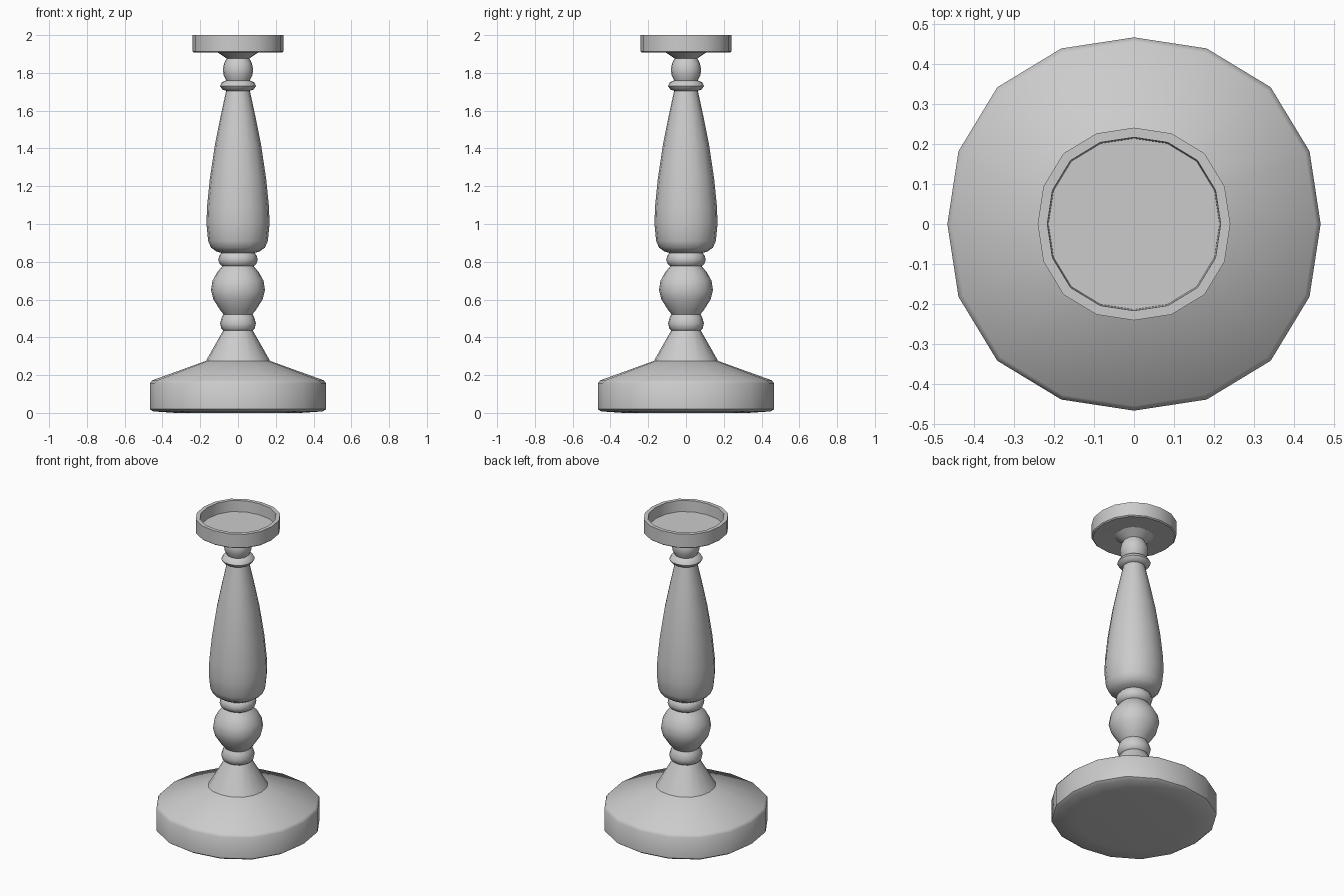
import bpy, bmesh, math

SIDES = 16


def lathe(name, profile):
    """Spin (radius, z) points around z; radius 0 closes to a pole."""
    bm = bmesh.new()
    rings = []
    for r, z in profile:
        if r == 0:
            rings.append([bm.verts.new((0, 0, z))] * SIDES)
            continue
        ring = []
        for i in range(SIDES):
            a = 2 * math.pi * i / SIDES
            k = r * (1 + 0.036 * math.sin(2 * a) ** 2)  # slightly squarish round
            ring.append(bm.verts.new((k * math.cos(a), k * math.sin(a), z)))
        rings.append(ring)
    for lo, hi in zip(rings, rings[1:]):
        for i in range(SIDES):
            j = (i + 1) % SIDES
            quad = [lo[i], lo[j], hi[j], hi[i]]
            bm.faces.new(list(dict.fromkeys(quad)))
    mesh = bpy.data.meshes.new(name)
    bm.to_mesh(mesh)
    bm.free()
    obj = bpy.data.objects.new(name, mesh)
    bpy.context.collection.objects.link(obj)
    bpy.ops.object.select_all(action='DESELECT')
    obj.select_set(True)
    bpy.context.view_layer.objects.active = obj
    bpy.ops.object.shade_smooth_by_angle(angle=math.radians(40))
    return obj


# Wide foot with a cone rising to the stem
lathe("base", [(0, 0), (0.33, 0), (0.45, 0.008), (0.467, 0.02), (0.467, 0.155),
               (0.455, 0.172), (0.17, 0.275), (0.078, 0.437)])

# Lower ring, bulb and middle ring
lathe("lower_stem", [(0.078, 0.437), (0.088, 0.445), (0.095, 0.475), (0.086, 0.505),
                     (0.077, 0.522), (0.095, 0.545), (0.13, 0.6), (0.143, 0.65),
                     (0.135, 0.7), (0.11, 0.745), (0.083, 0.777), (0.095, 0.785),
                     (0.105, 0.81), (0.098, 0.835), (0.088, 0.847)])

# Long tapering vase
lathe("vase_stem", [(0.088, 0.847), (0.115, 0.855), (0.143, 0.875), (0.158, 0.91),
                    (0.167, 1.0), (0.164, 1.09), (0.149, 1.24), (0.122, 1.42),
                    (0.09, 1.58), (0.063, 1.705)])

# Upper ring, small bead and flared neck
lathe("upper_stem", [(0.063, 1.705), (0.083, 1.712), (0.095, 1.73), (0.085, 1.75),
                     (0.063, 1.76), (0.077, 1.79), (0.08, 1.82), (0.074, 1.85),
                     (0.06, 1.876), (0.11, 1.91)])

# Candle cup, hollow on top
lathe("candle_cup", [(0.11, 1.91), (0.234, 1.908), (0.241, 1.914), (0.241, 2.0),
                     (0.217, 2.0), (0.214, 1.93), (0, 1.93)])
